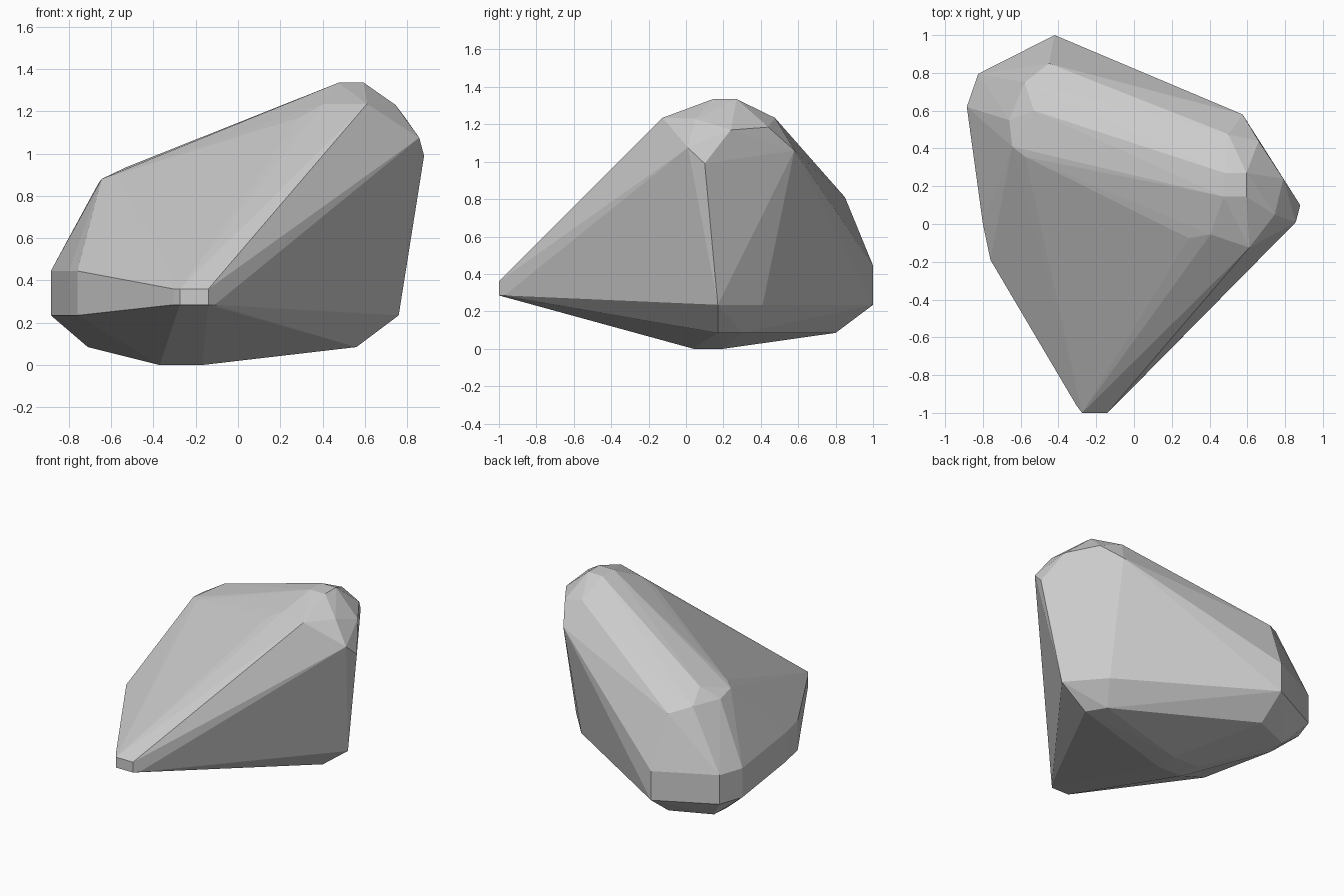
import bpy, bmesh

if "Cube" in bpy.data.objects:
    bpy.data.objects.remove(bpy.data.objects["Cube"])

# Faceted boulder: convex hull over level outlines, from the ground up
levels = [
    # resting facet
    (0.0, [(-.37, .04), (-.17, .04), (-.17, .2), (-.37, .2)]),
    # lower chamfer
    (0.085, [(.56, .17), (.48, .3), (-.42, .8), (-.7, .68), (-.71, .55)]),
]

# upright girth: same corners at a lower and an upper height
girth = [(-.42, 1), (-.825, .795), (-.885, .62), (-.8, 0), (-.76, -.19)]
levels += [(z, girth) for z in (.235, .445)]

# blunt nose at the front
nose = [(-.305, -.96), (-.275, -1), (-.14, -1), (-.11, -.97)]
levels += [(z, nose) for z in (.285, .36)]

# right-hand foot and the flat crown
levels += [
    (.235, [(.76, .17), (.55, .41)]),
    (1.335, [(.475, .145), (.595, .145), (.595, .27), (.48, .27)]),
]
points = [(x, y, z) for z, outline in levels for x, y in outline]

# shoulders of the left end of the ridge
points += [(-.45, .85, .81), (-.58, .75, .86), (-.66, .55, .86),
           (-.645, .41, .88), (-.575, .355, .9), (-.53, .6, .935)]
# chamfers around the crown and right peak
points += [(.29, -.075, 1.17), (.405, -.055, 1.235), (.61, -.125, 1.235),
           (.745, .05, 1.23), (.79, .24, 1.17), (.66, .44, 1.185),
           (.5, .475, 1.235), (.575, .58, 1.06),
           (.857, .01, 1.075), (.88, .1, .99)]

bm = bmesh.new()
for p in points:
    bm.verts.new(p)
hull = bmesh.ops.convex_hull(bm, input=bm.verts)
loose = [v for v in bm.verts if not v.link_faces]
bmesh.ops.delete(bm, geom=loose, context='VERTS')
# merge the nearly flat triangles into broad facets
bmesh.ops.dissolve_limit(bm, angle_limit=0.02, verts=bm.verts, edges=bm.edges)
bmesh.ops.recalc_face_normals(bm, faces=bm.faces)

mesh = bpy.data.meshes.new("boulder")
bm.to_mesh(mesh)
bm.free()
boulder = bpy.data.objects.new("boulder", mesh)
bpy.context.collection.objects.link(boulder)
